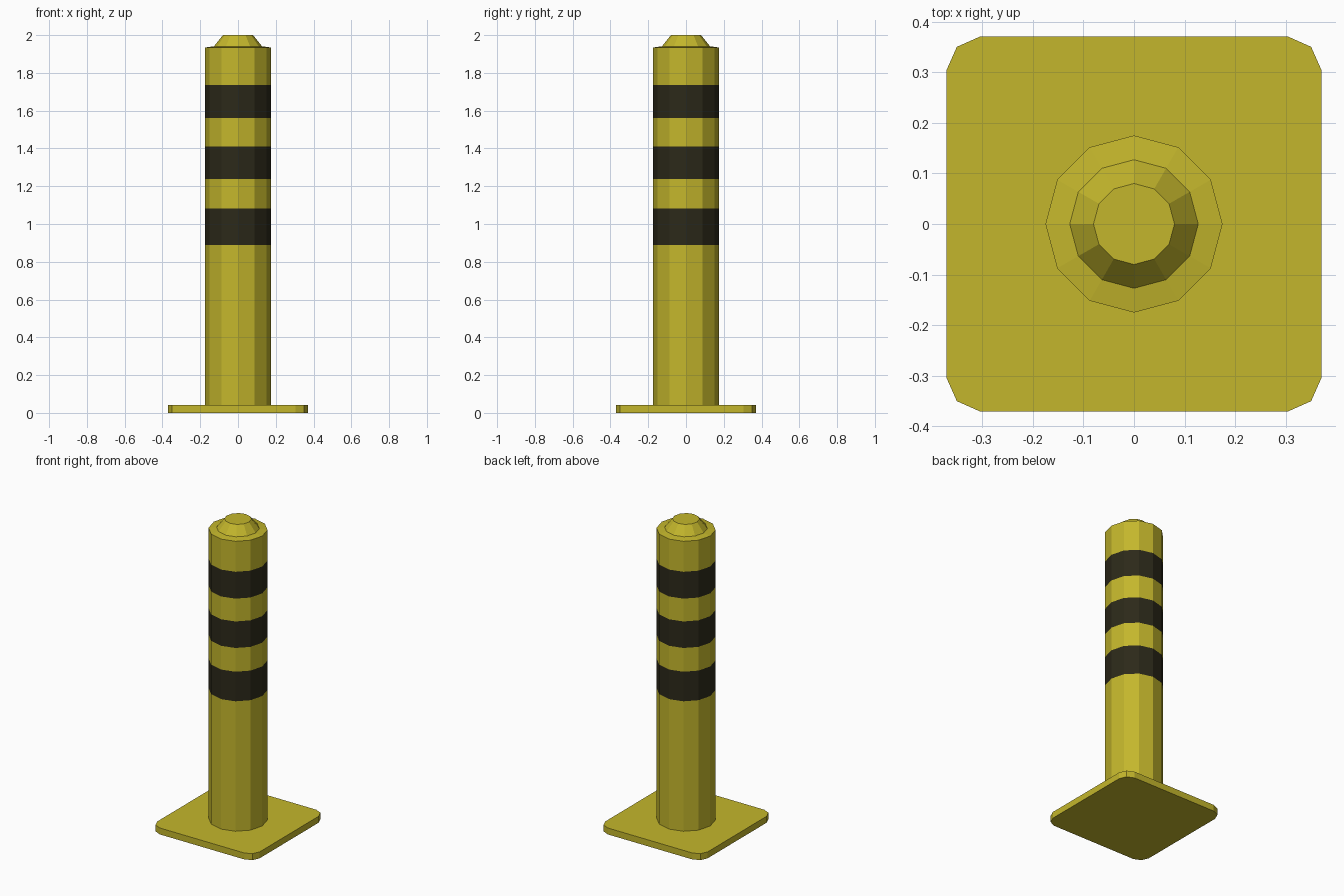
import bpy, bmesh
from math import sin, cos, pi

if "Cube" in bpy.data.objects:
    bpy.data.objects.remove(bpy.data.objects["Cube"])

SIDES = 12


def material(name, color):
    m = bpy.data.materials.new(name)
    m.diffuse_color = (*color, 1)
    m.use_nodes = True
    m.node_tree.nodes["Principled BSDF"].inputs["Base Color"].default_value = m.diffuse_color
    return m


yellow = material("yellow_paint", (0.55, 0.47, 0.025))
black = material("black_paint", (0.025, 0.022, 0.010))


def finish(name, bm, mats):
    bmesh.ops.recalc_face_normals(bm, faces=bm.faces)
    me = bpy.data.meshes.new(name)
    bm.to_mesh(me)
    bm.free()
    for m in mats:
        me.materials.append(m)
    ob = bpy.data.objects.new(name, me)
    bpy.context.collection.objects.link(ob)
    return ob


def loft(name, rings, mats, dark=()):
    """Skin a stack of equal-length point rings; dark lists the black spans."""
    bm = bmesh.new()
    loops = [[bm.verts.new(p) for p in ring] for ring in rings]
    n = len(loops[0])
    for k, (lo, hi) in enumerate(zip(loops, loops[1:])):
        for i in range(n):
            j = (i + 1) % n
            f = bm.faces.new((lo[i], lo[j], hi[j], hi[i]))
            f.material_index = 1 if k in dark else 0
    bm.faces.new(loops[0][::-1])
    bm.faces.new(loops[-1])
    return finish(name, bm, mats)


def circle(r, z):
    return [(r * cos(2 * pi * i / SIDES), r * sin(2 * pi * i / SIDES), z)
            for i in range(SIDES)]


# Base plate: square with two-step rounded corners
corner = [(0.37, 0.305), (0.35, 0.35), (0.305, 0.37)]
outline = []
for q in range(4):
    for x, y in corner:
        for _ in range(q):
            x, y = -y, x
        outline.append((x, y))
loft("base_plate", [[(x, y, z) for x, y in outline] for z in (0, 0.042)], [yellow])

# Post with three black bands, shallow shoulder and tapered cap
profile = [(0.175, 0.04), (0.175, 0.89), (0.175, 1.083), (0.175, 1.238),
           (0.175, 1.411), (0.175, 1.56), (0.175, 1.735), (0.175, 1.934),
           (0.127, 1.941), (0.08, 2.0)]
loft("striped_post", [circle(r, z) for r, z in profile], [yellow, black], dark=(1, 3, 5))
